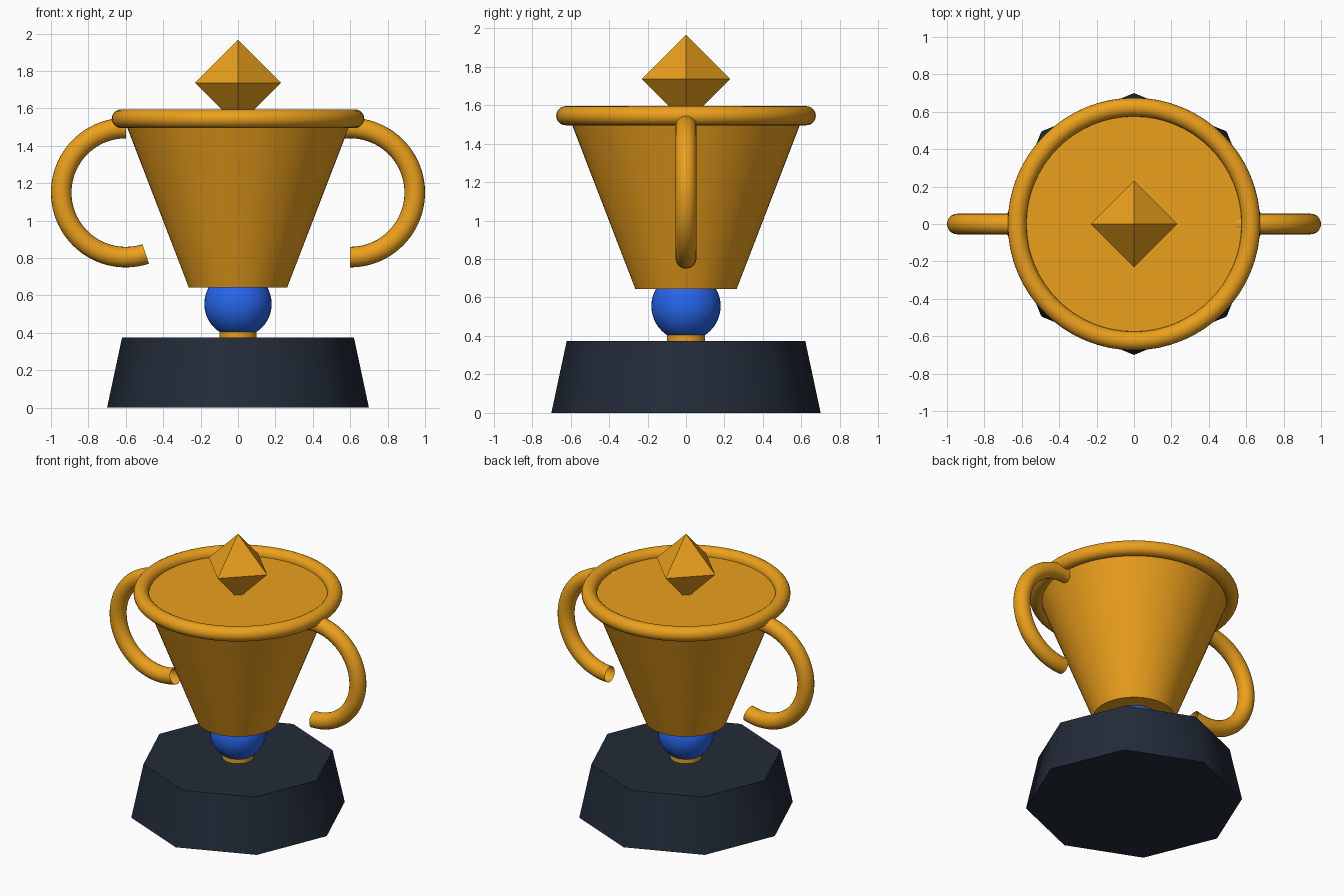
import bpy, bmesh, math
from math import sin, cos, pi, radians

if "Cube" in bpy.data.objects:
    bpy.data.objects.remove(bpy.data.objects["Cube"])


def material(name, rgb):
    m = bpy.data.materials.new(name)
    m.diffuse_color = (*rgb, 1)
    m.use_nodes = True
    m.node_tree.nodes["Principled BSDF"].inputs["Base Color"].default_value = m.diffuse_color
    return m


GOLD = material("gold", (0.83, 0.35, 0.012))
BLUE = material("blue", (0.02, 0.13, 0.83))
SLATE = material("slate", (0.016, 0.024, 0.04))


def finish(obj, name, mat, angle=None):
    obj.name = obj.data.name = name
    obj.data.materials.append(mat)
    bpy.ops.object.select_all(action='DESELECT')
    obj.select_set(True)
    bpy.context.view_layer.objects.active = obj
    if angle:
        bpy.ops.object.shade_smooth_by_angle(angle=radians(angle))
    return obj


def frustum(name, mat, sides, r0, r1, z0, z1, angle=50):
    # Capped cone section with its first corner on the x axis
    bm = bmesh.new()
    bmesh.ops.create_cone(bm, cap_ends=True, segments=sides,
                          radius1=r0, radius2=r1, depth=z1 - z0)
    bmesh.ops.translate(bm, verts=bm.verts, vec=(0, 0, (z0 + z1) / 2))
    return from_bmesh(name, mat, bm, angle)


def from_bmesh(name, mat, bm, angle=None):
    me = bpy.data.meshes.new(name)
    bm.to_mesh(me)
    bm.free()
    obj = bpy.data.objects.new(name, me)
    bpy.context.collection.objects.link(obj)
    return finish(obj, name, mat, angle)


def handle(name, cx, cz, major, minor, start, sweep, steps=48, sides=20):
    # Open-ended tube along an arc in the xz plane
    bm = bmesh.new()
    rings = []
    for i in range(steps + 1):
        a = start + sweep * i / steps
        ring = []
        for j in range(sides):
            t = 2 * pi * j / sides
            r = major + minor * cos(t)
            ring.append(bm.verts.new((cx + r * cos(a), minor * sin(t), cz + r * sin(a))))
        rings.append(ring)
    for p, q in zip(rings, rings[1:]):
        for j in range(sides):
            k = (j + 1) % sides
            bm.faces.new((p[j], p[k], q[k], q[j]))
    bmesh.ops.recalc_face_normals(bm, faces=bm.faces)
    return from_bmesh(name, GOLD, bm, 50)


# Octagonal plinth
frustum("plinth", SLATE, 8, 0.70, 0.62, 0, 0.375)

# Stem and ball
frustum("stem", GOLD, 32, 0.10, 0.10, 0.375, 0.66)
bpy.ops.mesh.primitive_uv_sphere_add(segments=40, ring_count=24, radius=0.18,
                                     location=(0, 0, 0.555))
finish(bpy.context.object, "stem_ball", BLUE, 50)

# Cup body with closed top, and its rolled rim
frustum("cup", GOLD, 64, 0.263, 0.61, 0.643, 1.543)
bpy.ops.mesh.primitive_torus_add(major_segments=64, minor_segments=20,
                                 major_radius=0.625, minor_radius=0.05,
                                 location=(0, 0, 1.545))
finish(bpy.context.object, "rim", GOLD, 50)

# Handles: the same arc, turned half way round for the left side
for name, side, start in (("right_handle", 1, -90), ("left_handle", -1, 90)):
    handle(name, side * 0.6, 1.15, 0.345, 0.055, radians(start), radians(198))

# Octahedral finial
bm = bmesh.new()
s, cz = 0.23, 1.736
top, bottom = bm.verts.new((0, 0, cz + s)), bm.verts.new((0, 0, cz - s))
belt = [bm.verts.new((s * cos(i * pi / 2), s * sin(i * pi / 2), cz)) for i in range(4)]
for i in range(4):
    a, b = belt[i], belt[(i + 1) % 4]
    bm.faces.new((a, b, top))
    bm.faces.new((b, a, bottom))
from_bmesh("finial", GOLD, bm)
